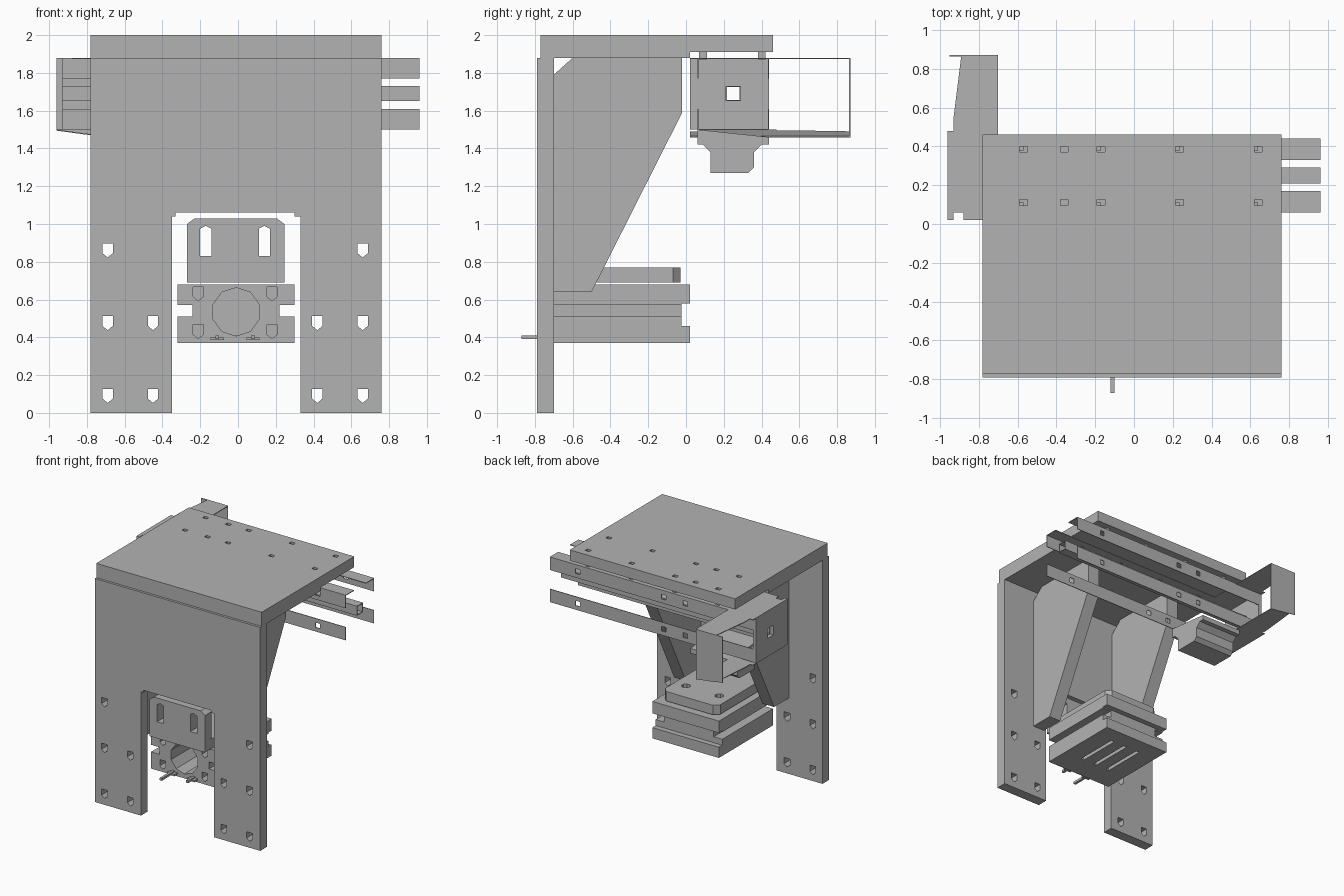
import bpy, bmesh, math

cube = bpy.data.objects.get("Cube")
if cube:
    bpy.data.objects.remove(cube, do_unlink=True)

grey = bpy.data.materials.new("plain grey")
grey.use_nodes = True
grey.diffuse_color = (0.45, 0.45, 0.45, 1)
grey.node_tree.nodes["Principled BSDF"].inputs["Base Color"].default_value = grey.diffuse_color


def prism(name, axis, points, start, end):
    """Extrude a flat outline along an axis; the outline uses the other two axes in order."""
    def place(p, d):
        return {"x": (d, p[0], p[1]), "y": (p[0], d, p[1]), "z": (p[0], p[1], d)}[axis]
    bm = bmesh.new()
    low = [bm.verts.new(place(p, start)) for p in points]
    high = [bm.verts.new(place(p, end)) for p in points]
    bm.faces.new(low)
    bm.faces.new(high)
    for i in range(len(points)):
        j = (i + 1) % len(points)
        bm.faces.new((low[i], low[j], high[j], high[i]))
    bmesh.ops.recalc_face_normals(bm, faces=bm.faces)
    mesh = bpy.data.meshes.new(name)
    bm.to_mesh(mesh)
    bm.free()
    mesh.materials.append(grey)
    obj = bpy.data.objects.new(name, mesh)
    bpy.context.collection.objects.link(obj)
    return obj


def rect(a0, a1, b0, b1):
    return [(a0, b0), (a1, b0), (a1, b1), (a0, b1)]


def box(name, x, y, z):
    return prism(name, "z", rect(*x, *y), *z)


def pentagon(cx, cz, w=0.027, h=0.037):
    return [(cx - w, cz + h), (cx - w, cz - h * 0.4), (cx, cz - h), (cx + w, cz - h * 0.4), (cx + w, cz + h)]


def ring(cx, cz, r, sides):
    steps = [2 * math.pi * (i + 0.5) / sides for i in range(sides)]
    return [(cx + r * math.cos(a), cz + r * math.sin(a)) for a in steps]


def cut(obj, cutters):
    for c in cutters:
        c.hide_render = True
        mod = obj.modifiers.new("cut", "BOOLEAN")
        mod.operation = "DIFFERENCE"
        mod.solver = "EXACT"
        mod.object = c
        bpy.context.view_layer.objects.active = obj
        bpy.ops.object.modifier_apply(modifier=mod.name)
        bpy.data.objects.remove(c, do_unlink=True)


# Front panel with two legs and bolt holes
panel = prism("front_panel", "y", [
    (-0.78, 0), (-0.35, 0), (-0.35, 1.04), (-0.33, 1.04), (-0.33, 1.06), (0.30, 1.06), (0.30, 1.04),
    (0.33, 1.04), (0.33, 0), (0.76, 0), (0.76, 1.88), (-0.78, 1.88)], -0.79, -0.70)
spots = [(x, z) for z in (0.09, 0.475) for x in (-0.69, -0.45, 0.42, 0.66)]
spots += [(-0.69, 0.86), (0.66, 0.86)]
cut(panel, [prism("hole", "y", pentagon(x, z), -0.9, -0.6) for x, z in spots])

# Top plate, thinner over the rail
top = prism("top_plate", "x", [(-0.77, 1.88), (0.02, 1.88), (0.02, 1.91), (0.46, 1.91), (0.46, 2), (-0.77, 2)],
            -0.78, 0.76)
cut(top, [box("hole", (x - 0.02, x + 0.02), (y - 0.015, y + 0.015), (1.8, 2.1))
          for x in (-0.57, -0.36, -0.17, 0.235, 0.64) for y in (0.11, 0.385)])

# Spacers between the top plate and the rail
for x in (-0.57, -0.17, 0.235, 0.64):
    for y in (0.09, 0.40):
        box("rail_spacer", (x - 0.03, x + 0.0), (y - 0.02, y + 0.02), (1.87, 1.91))

# Side ribs
for side, x in (("right", -0.47), ("left", 0.35)):
    prism(side + "_rib", "x", [(-0.70, 0.64), (-0.50, 0.64), (-0.02, 1.59), (-0.02, 1.88),
                               (-0.60, 1.88), (-0.70, 1.79)], x, x + 0.11)

# Slotted rail: thin strips around a square core tube
T = 0.006
X = (-0.93, 0.96)
for y in (0.06, 0.44 - T):
    for z in (1.50, 1.77):
        strip = box("rail_side_strip", X, (y, y + T), (z, z + 0.11))
        cut(strip, [box("hole", (x - 0.02, x + 0.02), (y - 0.1, y + 0.1), (z + 0.035, z + 0.075))
                    for x in (-0.3, -0.1, 0.7)])
for y in (0.06, 0.33):
    box("rail_top_strip", X, (y, y + 0.11), (1.88 - T, 1.88))
for y in (0.21, 0.29 - T):
    box("core_tube_wall", X, (y, y + T), (1.65, 1.73))
for z in (1.65, 1.73 - T):
    box("core_tube_plate", X, (0.21, 0.29), (z, z + T))

# End bracket with a square window, and a folded sheet arm reaching back
end = box("end_plate", (-0.96, -0.93), (0.02, 0.44), (1.50, 1.88))
cut(end, [box("hole", (-1, -0.9), (0.21, 0.29), (1.65, 1.73))])
outline = [(-0.70, 0.87), (-0.89, 0.87), (-0.93, 0.55), (-0.93, 0.48), (-0.96, 0.48), (-0.96, 0.06),
           (-0.88, 0.06), (-0.88, 0.02), (-0.70, 0.02)]
prism("arm_top_sheet", "z", outline, 1.88 - T, 1.88)
lower = prism("arm_lower_sheet", "z", outline, 1.50 - T, 1.50)
for v in lower.data.vertices:
    v.co.z -= 0.035 * (v.co.x + 0.96) / 0.26
prism("arm_back_sheet", "y", [(-0.95, 1.495), (-0.70, 1.46), (-0.70, 1.88), (-0.95, 1.88)], 0.87 - T, 0.87)

# Block hanging under the rail
prism("hanging_block", "x", [
    (0.06, 1.50), (0.06, 1.42), (0.09, 1.42), (0.13, 1.38), (0.13, 1.27), (0.33, 1.27), (0.36, 1.30),
    (0.36, 1.38), (0.40, 1.42), (0.44, 1.42), (0.44, 1.46)], -0.73, -0.35)

# Angle bracket on the carriage
face = prism("bracket_face", "y", [(-0.27, 0.69), (0.245, 0.69), (0.245, 1.00), (0.205, 1.03),
                                   (-0.23, 1.03), (-0.27, 1.00)], -0.79, -0.70)
cut(face, [prism("slot", "y", [(x - 0.03, 0.83), (x + 0.03, 0.83), (x + 0.03, 0.975), (x, 0.99),
                               (x - 0.03, 0.975)], -0.9, -0.6) for x in (-0.17, 0.14)])
shelf = prism("bracket_shelf", "z", [(-0.27, -0.70), (0.245, -0.70), (0.245, -0.07), (0.205, -0.03),
                                     (-0.23, -0.03), (-0.27, -0.07)], 0.69, 0.77)
cut(shelf, [prism("hole", "z", ring(x, -0.2, 0.035, 8), 0.6, 0.9) for x in (-0.17, 0.14)])

# Carriage block with side grooves, bore, back groove and slots below
block = box("carriage_block", (-0.32, 0.30), (-0.70, 0.02), (0.37, 0.68))
cutters = [box("groove", x, (-0.8, 0.1), (0.51, 0.57)) for x in ((-0.4, -0.24), (0.22, 0.4))]
cutters += [box("groove", (-0.5, 0.5), (-0.025, 0.1), (0.46, 0.58)),
            prism("bore", "y", ring(-0.01, 0.535, 0.128, 10), -0.8, -0.3)]
cutters += [box("slot", (x - 0.015, x + 0.015), (-0.5, -0.12), (0.3, 0.41)) for x in (-0.14, -0.01, 0.12)]
cutters += [prism("pocket", "y", pentagon(x, z), -0.8, -0.62)
            for x in (-0.21, 0.18) for z in (0.43, 0.63)]
cut(block, cutters)

# Small clips at the front of the carriage
for x in (-0.11, 0.08):
    box("front_clip", (x - 0.01, x + 0.01), (-0.87 if x < 0 else -0.79, -0.69), (0.39, 0.41))
    box("clip_bar", (x - 0.035, x + 0.035), (-0.74, -0.69), (0.385, 0.40))
